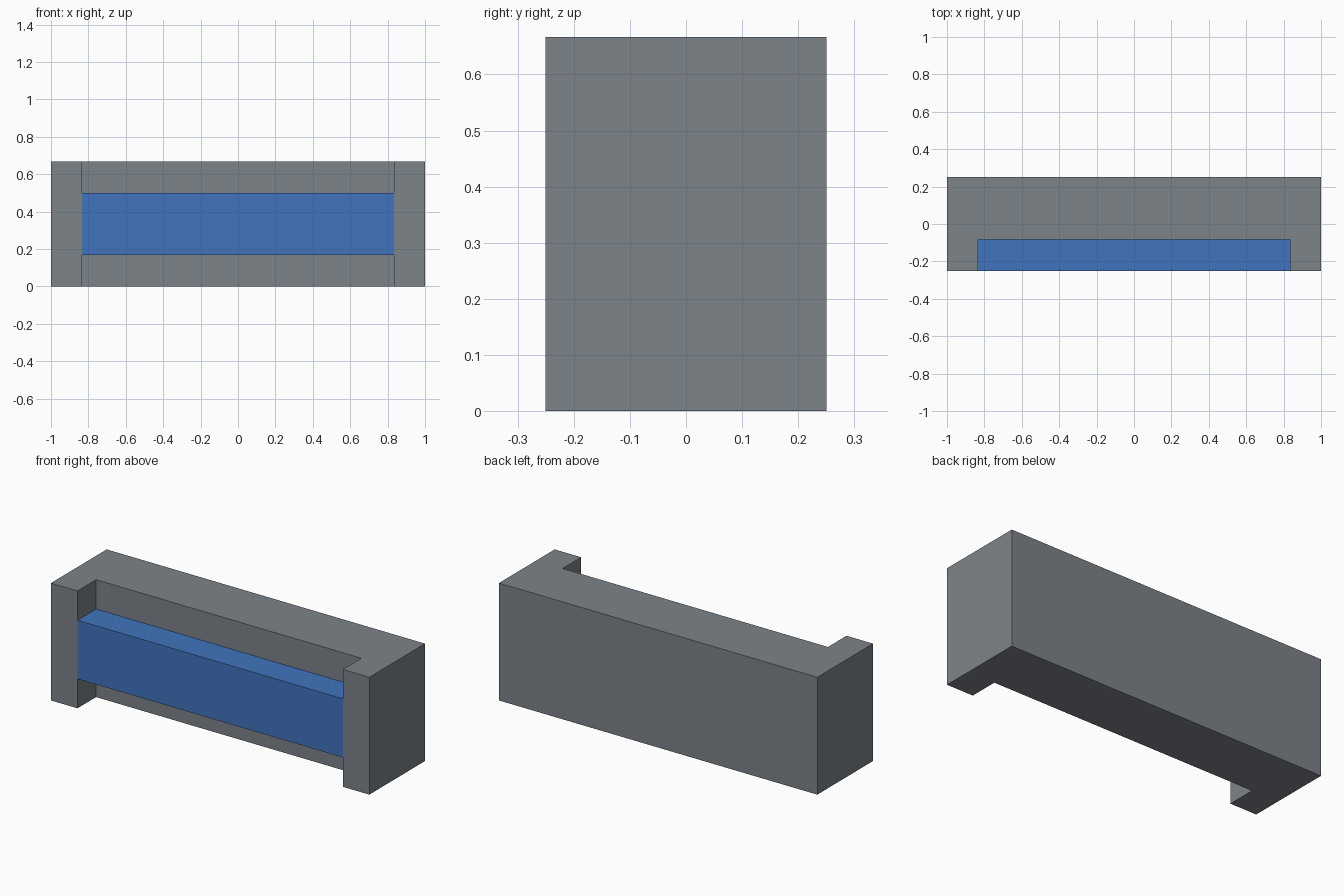
import bpy
import bmesh

cube = bpy.data.objects.get("Cube")
if cube:
    bpy.data.objects.remove(cube, do_unlink=True)

U = 1 / 6             # wall thickness; every size is a multiple of it
W, D, H = 1.0, 0.25, 4 * U


def make_material(name, rgb):
    mat = bpy.data.materials.new(name)
    mat.use_nodes = True
    color = (*rgb, 1.0)
    mat.diffuse_color = color
    mat.node_tree.nodes["Principled BSDF"].inputs["Base Color"].default_value = color
    return mat


def make_prism(name, outline, z0, z1, mat):
    """Extrude a counter-clockwise xy outline from z0 up to z1."""
    bm = bmesh.new()
    face = bm.faces.new([bm.verts.new((x, y, z0)) for x, y in outline])
    top = bmesh.ops.extrude_face_region(bm, geom=[face], use_keep_orig=True)["geom"]
    verts = [v for v in top if isinstance(v, bmesh.types.BMVert)]
    bmesh.ops.translate(bm, verts=verts, vec=(0, 0, z1 - z0))
    bmesh.ops.recalc_face_normals(bm, faces=bm.faces)
    mesh = bpy.data.meshes.new(name)
    bm.to_mesh(mesh)
    bm.free()
    mesh.materials.append(mat)
    obj = bpy.data.objects.new(name, mesh)
    bpy.context.collection.objects.link(obj)
    return obj


grey = make_material("slate grey", (0.205, 0.227, 0.254))
blue = make_material("bright blue", (0.053, 0.178, 0.515))

# Housing: back wall with two end posts, open at the front
xi, yi = W - U, -D + U
make_prism("housing", [(-W, -D), (-xi, -D), (-xi, yi), (xi, yi),
                       (xi, -D), (W, -D), (W, D), (-W, D)], 0, H, grey)

# Bar: fills the middle of the recess, flush with the post fronts
make_prism("front_bar", [(-xi, -D), (xi, -D), (xi, yi), (-xi, yi)], U, 3 * U, blue)
